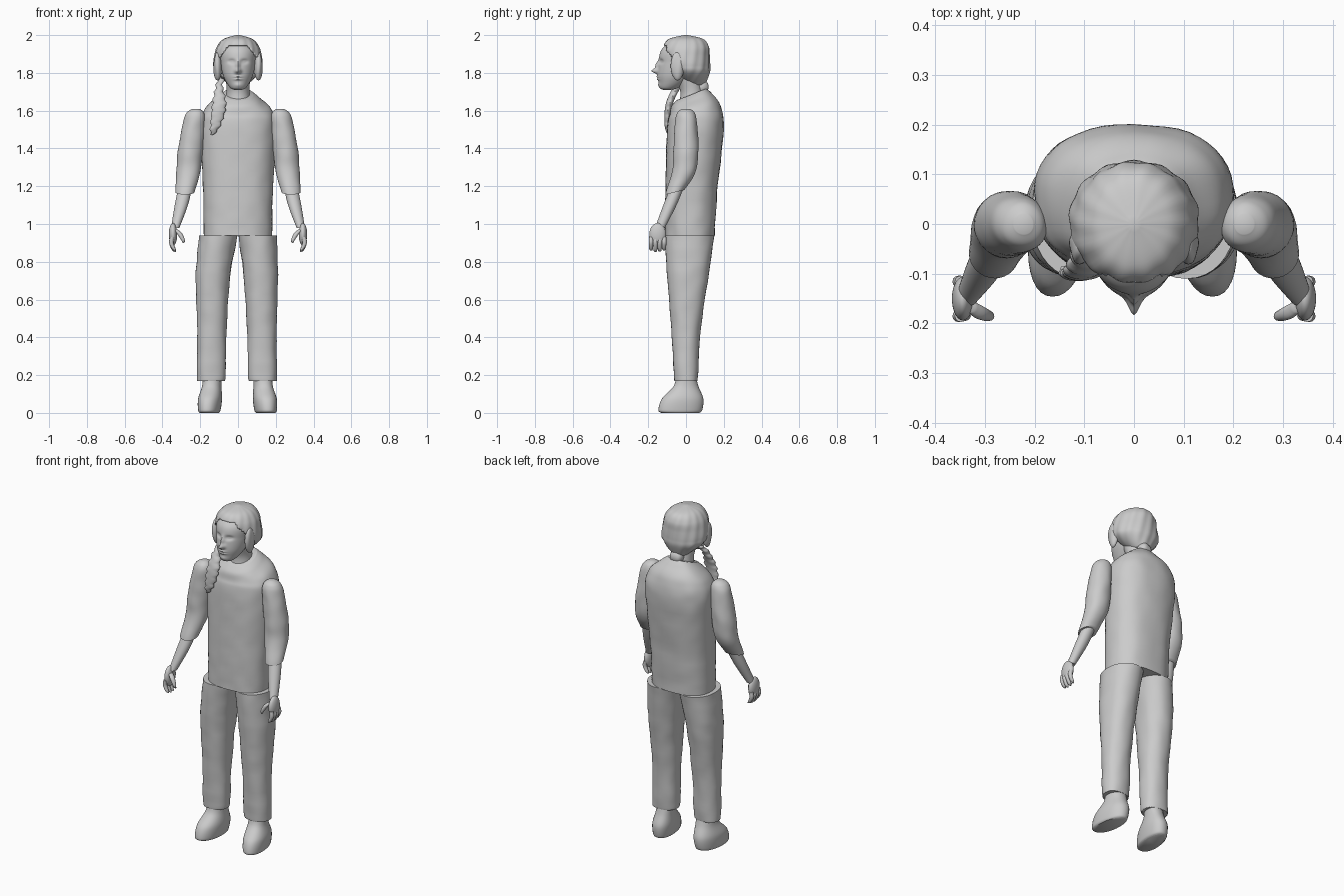
import bpy, math
from mathutils import Vector, noise

cube = bpy.data.objects.get("Cube")
if cube:
    bpy.data.objects.remove(cube, do_unlink=True)

grey = bpy.data.materials.new("matte grey")
grey.use_nodes = True
tone = (.6, .6, .6, 1)
grey.diffuse_color = tone
grey.node_tree.nodes["Principled BSDF"].inputs["Base Color"].default_value = tone


def section(z, radius, x=0, y=0, depth=1):
    """A horizontal ring: height, half width, centre, and depth as a share of width."""
    return Vector((x, y, z, radius, radius * depth))


def smooth_rows(rows, steps):
    """Catmull-Rom interpolation between cross-sections."""
    padded = [rows[0], *rows, rows[-1]]
    for before, start, end, after in zip(padded, padded[1:], padded[2:], padded[3:]):
        pull, push = (end - before) / 2, (after - start) / 2
        for step in range(steps):
            t = step / steps
            ease = t * t * (3 - 2 * t)
            yield (start * (1 - ease) + end * ease
                   + pull * t * (1 - t) ** 2 - push * t * t * (1 - t))
    yield rows[-1]


def finish(name, verts, faces):
    mesh = bpy.data.meshes.new(name)
    mesh.from_pydata(verts, [], faces)
    mesh.materials.append(grey)
    obj = bpy.data.objects.new(name, mesh)
    bpy.context.collection.objects.link(obj)
    bpy.ops.object.select_all(action='DESELECT')
    bpy.context.view_layer.objects.active = obj
    obj.select_set(True)
    bpy.ops.object.mode_set(mode='EDIT')
    bpy.ops.mesh.select_all(action='SELECT')
    bpy.ops.mesh.normals_make_consistent(inside=False)
    bpy.ops.object.mode_set(mode='OBJECT')
    bpy.ops.object.shade_smooth_by_angle(angle=math.radians(50))
    return obj


def loft(name, rows, sides=32, steps=8, square=2, shape=None, keep=None, side=1):
    """Skin rings into a closed form, optionally reshaped, trimmed or mirrored."""
    verts, faces = [], []
    rings = list(smooth_rows(rows, steps))
    for x, y, z, width, depth in rings:
        for k in range(sides):
            c, s = math.cos(math.tau * k / sides), math.sin(math.tau * k / sides)
            p = Vector((x + width * math.copysign(abs(c) ** (2 / square), c),
                        y + depth * math.copysign(abs(s) ** (2 / square), s), z))
            p = shape(p) if shape else p
            verts.append(Vector((p.x * side, p.y, p.z)))
    for start in range(0, len(verts) - sides, sides):
        for k in range(sides):
            a, b = start + k, start + (k + 1) % sides
            face = (a, b, b + sides, a + sides)
            if keep is None or keep((verts[a] + verts[b + sides]) / 2):
                faces.append(face)
    faces += [range(sides), range(len(verts) - sides, len(verts))]
    return finish(name, verts, faces)


def ball(name, centre, width, depth, height, side=1, **options):
    """Ellipsoid lofted from rings spaced by angle."""
    x, y, z = centre
    rows = []
    for k in range(13):
        a = math.pi * (k / 12 - .5)
        ring = max(math.cos(a), .02)
        rows.append(section(z + height * math.sin(a), width * ring, x, y, depth / width))
    return loft(name, rows, steps=2, side=side, **options)


def cloth(p):
    """Soft fabric unevenness."""
    wave = noise.noise_vector(p * 14) * .004
    return p + Vector((wave.x, wave.y, 0))


def neckline(p):
    """Raise the collar towards the back and dip it at the front."""
    return cloth(p) + Vector((0, 0, max(0, p.z - 1.56) * (p.y - .04) * 3))


# Sleeveless top with sloping shoulders
loft("tunic", [section(.94, .18, y=.02, depth=.73), section(1.2, .185, y=.03, depth=.75),
               section(1.5, .2, y=.05, depth=.75), section(1.6, .18, y=.05, depth=.75),
               section(1.66, .12, y=.03, depth=.9), section(1.69, .08, y=.03)],
     sides=48, square=2.4, shape=neckline)

loft("neck", [section(1.6, .075, y=.03), section(1.7, .06, y=.03), section(1.8, .07)])


def bump(p, x, z, width, height):
    return math.exp(-((abs(p.x) - x) / width) ** 2 - ((p.z - z) / height) ** 2)


def sculpt(p):
    """Push out nose, brow, lips and chin, and press in the eye sockets."""
    if p.y > -.03:
        return p
    nose = .03 * bump(p, 0, 1.81, .015, .013) + .016 * bump(p, 0, 1.84, .01, .025)
    eyes = .006 * bump(p, .034, 1.86, .01, .005) - .013 * bump(p, .034, 1.86, .018, .011)
    lips = .007 * bump(p, 0, 1.78, .02, .005) + .007 * bump(p, 0, 1.766, .02, .005)
    chin = .005 * bump(p, 0, 1.735, .02, .012)
    return p - Vector((0, nose + eyes + lips + chin, 0))


loft("head", [section(1.71, .02, y=-.1), section(1.72, .04, y=-.09, depth=1.2),
              section(1.75, .062, y=-.07, depth=1.2), section(1.79, .08, y=-.05, depth=1.25),
              section(1.85, .092, y=-.03, depth=1.25), section(1.92, .097, y=-.01, depth=1.25),
              section(1.98, .05, y=-.01, depth=1.25)],
     sides=96, steps=14, shape=sculpt)


# Hair cap cut open around the face
def off_face(p):
    hairline = 1.945 - 1.2 * max(0, abs(p.x) - .05)
    return p.z > hairline or p.y > -.045 + (1.86 - p.z) * .3


def strands(p):
    wave = math.sin(math.atan2(p.x, p.y) * 14 + p.z * 25)
    return p + Vector((p.x, p.y, 0)) * wave * .015


hair = loft("hair", [section(1.735, .045, y=.055), section(1.8, .117, y=.025, depth=.85),
                     section(1.84, .13, y=.01, depth=.9), section(1.89, .125),
                     section(1.94, .11, depth=1.1), section(1.98, .075, depth=1.2),
                     section(2, .01)],
            sides=72, shape=strands, keep=off_face)
shell = hair.modifiers.new("thickness", 'SOLIDIFY')
shell.thickness = .01

# Hair gathered at the nape
ball("hair_knot", (0, .085, 1.725), .04, .035, .04, shape=strands)
ball("hair_bun_end", (0, .095, 1.675), .028, .024, .04, shape=strands)

# Long tail of hair hanging over the right shoulder
loft("side_tail", [section(1.47, .006, x=.14, y=-.09), section(1.52, .026, x=.12, y=-.1, depth=.5),
                   section(1.63, .037, x=.1, y=-.09, depth=.5), section(1.72, .02, x=.1, y=-.05),
                   section(1.77, .016, x=.09, y=-.01)],
     side=-1, shape=lambda p: p + Vector((.005 * math.sin(p.z * 160), 0, 0)))


def cuff(p):
    """Tilt the sleeve opening across the forearm."""
    return cloth(p) + Vector((0, 0, max(0, 1.25 - p.z) * (p.y + .05) * 3))


def build_side(side, label, lean):
    # Locks beside the cheeks
    ball(label + "_cheek_lock", (.108, -.045, 1.835), .022, .035, .075, side=side, shape=strands)

    # Rolled sleeve ending below the elbow
    loft(label + "_sleeve", [section(1.61, .02, x=.222), section(1.59, .045, x=.226),
                             section(1.54, .058, x=.233), section(1.4, .066, x=.25),
                             section(1.28, .064, x=.262, y=-.01), section(1.17, .05, x=.28, y=-.058)],
         shape=cuff, side=side)

    # Bare forearm and hand
    loft(label + "_forearm", [section(1.2, .036, x=.278, y=-.045),
                              section(1.1, .035, x=.3, y=-.085),
                              section(.98, .022, x=.332, y=-.138, depth=1.2)], side=side)
    palm = Vector((.344, -.15, .945))
    ball(label + "_palm", palm, .022, .044, .06, side=side)
    for finger in range(4):
        y = palm.y - .035 + finger * .023
        tip = .85 + .006 * abs(finger - 1.4)
        loft(label + "_finger_" + str(finger + 1),
             [section(tip, .004, x=.332, y=y), section(tip + .01, .01, x=.34, y=y),
              section(.9, .012, x=.353, y=y), section(.93, .012, x=.348, y=y)],
             sides=12, steps=4, side=side)
    loft(label + "_thumb",
         [section(.9, .004, x=.289, y=-.185), section(.915, .01, x=.291, y=-.185),
          section(.95, .014, x=.31, y=-.178), section(.97, .012, x=.33, y=-.165)],
         sides=12, steps=4, side=side)

    # Trouser leg narrowing to the ankle
    loft(label + "_trouser_leg",
         [section(.17, .07, x=.132 + lean, depth=.85), section(.2, .076, x=.13 + lean, depth=.85),
          section(.45, .078, x=.126 + lean), section(.73, .092, x=.12 + lean, y=.01, depth=1.2),
          section(.94, .102, x=.104, y=.02, depth=1.27)],
         sides=36, square=2.2, shape=cloth, side=side)

    # Soft rounded shoe with the toe turned slightly out
    def turn_out(p):
        return p + Vector((lean / 2 - .1 * (p.y + .02), 0, 0))

    loft(label + "_shoe",
         [section(0, .05, x=.146, y=-.03, depth=2), section(.015, .058, x=.145, y=-.03, depth=2),
          section(.075, .062, x=.142, y=-.018, depth=1.77), section(.14, .051, x=.135, depth=1.3),
          section(.2, .05, x=.132)],
         square=2.2, side=side, shape=turn_out)


# The right leg stands slightly wider than the left
build_side(1, "left", 0)
build_side(-1, "right", .012)
